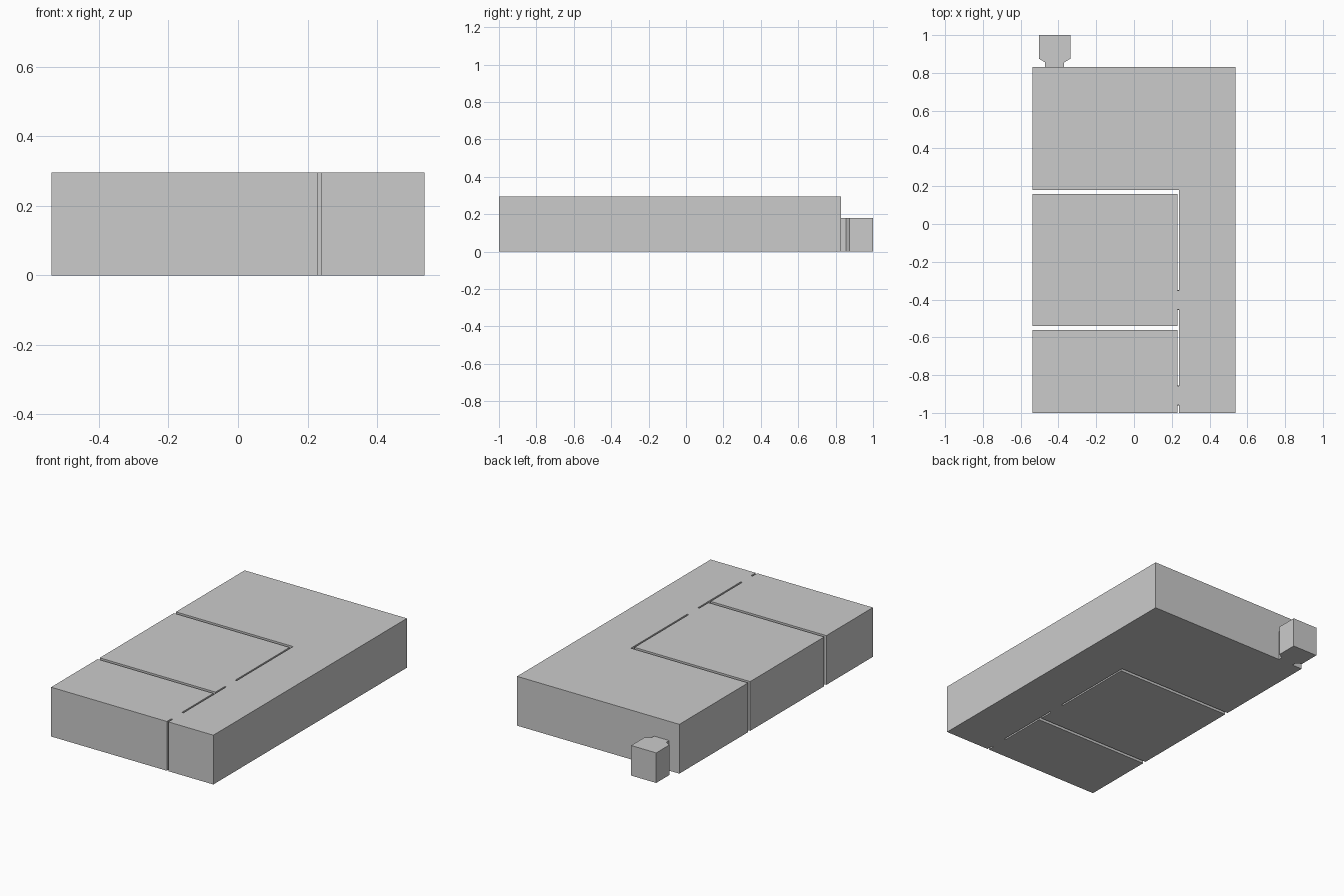
import bpy, bmesh

if "Cube" in bpy.data.objects:
    bpy.data.objects.remove(bpy.data.objects["Cube"])


def prism(name, outline, z0, z1):
    """Extrude a counter-clockwise xy outline from z0 to z1."""
    bm = bmesh.new()
    face = bm.faces.new([bm.verts.new((x, y, z0)) for x, y in outline])
    top = bmesh.ops.extrude_face_region(bm, geom=[face])["geom"]
    bmesh.ops.translate(bm, vec=(0, 0, z1 - z0),
                        verts=[v for v in top if isinstance(v, bmesh.types.BMVert)])
    bmesh.ops.recalc_face_normals(bm, faces=bm.faces)
    mesh = bpy.data.meshes.new(name)
    bm.to_mesh(mesh)
    bm.free()
    obj = bpy.data.objects.new(name, mesh)
    bpy.context.collection.objects.link(obj)
    return obj


def box(name, x0, x1, y0, y1, z0, z1):
    return prism(name, [(x0, y0), (x1, y0), (x1, y1), (x0, y1)], z0, z1)


SIDE = 0.537        # half width
HEIGHT = 0.295
DOOR = 0.18         # door height
ROOM_X, HALL_X = 0.229, 0.239   # two sides of the narrow gap

# L-shaped main hall
prism("main_hall", [(HALL_X, -1), (SIDE, -1), (SIDE, 0.83), (-SIDE, 0.83),
                    (-SIDE, 0.18), (HALL_X, 0.18)], 0, HEIGHT)

# Two side rooms, separated by thin gaps
box("middle_room", -SIDE, ROOM_X, -0.54, 0.16, 0, HEIGHT)
box("front_room", -SIDE, ROOM_X, -1, -0.56, 0, HEIGHT)

# Doorways bridging the gap, each with a filled panel above
for label, y0, y1 in (("middle", -0.455, -0.35), ("front", -0.96, -0.855)):
    box(label + "_doorway", ROOM_X, HALL_X, y0, y1, 0, DOOR)
    box(label + "_door_panel", ROOM_X, HALL_X, y0 + 0.003, y1 - 0.003, DOOR, HEIGHT)

# Low entrance porch at the back, narrowing to a neck
cx = -0.42
half = [(0.05, 0.83), (0.05, 0.855), (0.083, 0.875), (0.083, 1.0)]
prism("entrance_porch",
      [(cx + w, y) for w, y in half] + [(cx - w, y) for w, y in reversed(half)],
      0, DOOR)
